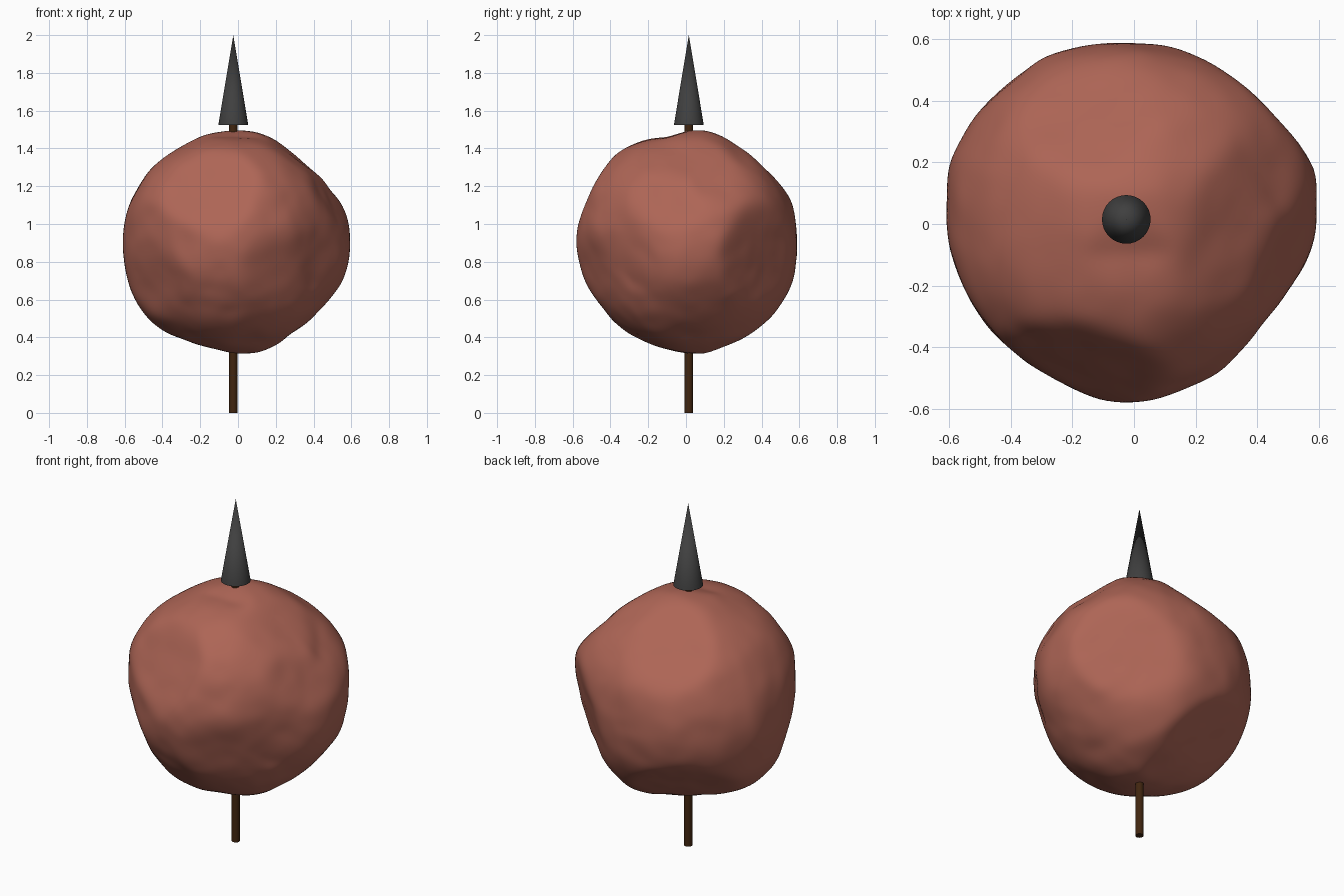
import bpy
import bmesh
import math
from mathutils import Vector, noise

default_cube = bpy.data.objects.get("Cube")
if default_cube:
    bpy.data.objects.remove(default_cube, do_unlink=True)


def make_material(name, colour):
    material = bpy.data.materials.new(name)
    material.use_nodes = True
    material.diffuse_color = (*colour, 1)
    shader = material.node_tree.nodes["Principled BSDF"]
    shader.inputs["Base Color"].default_value = (*colour, 1)
    shader.inputs["Roughness"].default_value = 0.8
    return material


def finish(name, material, angle):
    part = bpy.context.object
    part.name = name
    part.data.materials.append(material)
    bpy.ops.object.shade_smooth_by_angle(angle=math.radians(angle))
    return part


red_clay = make_material("red clay", (0.42, 0.13, 0.092))
dark_iron = make_material("dark iron", (0.05, 0.05, 0.05))
brown_wood = make_material("brown wood", (0.053, 0.019, 0.005))


def section(turn, tilt, radii):
    """A cross-section plane, turned about z and tilted, with its outline."""
    turn, tilt = math.radians(turn), math.radians(tilt)
    across = Vector((math.cos(turn), math.sin(turn), 0))
    level = Vector((math.sin(turn), -math.cos(turn), 0))
    upward = Vector((0, 0, math.cos(tilt))) - level * math.sin(tilt)
    return across, upward, across.cross(upward), radii


# Boulder outlines in hundredths, one radius every twenty degrees
SECTIONS = (
    section(0, 0, (60, 60, 55, 57, 60, 60, 59, 60, 61, 61, 62, 63, 58, 57, 60, 55, 56, 60)),
    section(90, 0, (58, 60, 59, 59, 61, 56, 60, 60, 58, 59, 57, 55, 58, 57, 61, 59, 61, 60)),
    section(0, 90, (59, 63, 60, 58, 59, 60, 62, 61, 64, 61, 59, 57, 56, 58, 57, 56, 53, 55)),
    section(35, 25, (61, 63, 61, 58, 60, 61, 60, 62, 62, 58, 58, 56, 58, 55, 57, 56, 56, 59)),
    section(215, 25, (59, 62, 62, 61, 59, 57, 55, 55, 62, 57, 55, 57, 61, 56, 56, 61, 61, 58)),
    section(145, -30, (63, 62, 62, 57, 59, 60, 58, 58, 56, 52, 51, 54, 56, 57, 57, 62, 63, 63)),
)

# Broad chipped facets: outward direction and distance from the centre
FACETS = [
    (Vector(direction).normalized(), distance)
    for direction, distance in (
        ((-0.25, -0.85, 0.45), 0.54),
        ((0.45, -0.82, -0.3), 0.52),
        ((0.85, -0.25, 0.45), 0.54),
        ((0.66, 0.72, -0.2), 0.53),
        ((-0.34, 0.57, -0.73), 0.54),
        ((-0.21, 0.64, 0.74), 0.55),
        ((-0.7, -0.6, -0.3), 0.55),
        ((0.6, -0.1, 0.78), 0.545),
    )
]


def outline_radius(radii, u, v):
    place = math.atan2(v, u) % math.tau / math.tau * len(radii)
    index = int(place)
    blend = place - index
    start = radii[index % len(radii)]
    end = radii[(index + 1) % len(radii)]
    return (start + (end - start) * blend) / 100


def boulder_radius(d):
    # Blend the nearest outlines, never bulging past any of them
    total = weights = 0
    limit = 1
    for across, upward, away, radii in SECTIONS:
        u, v, w = d.dot(across), d.dot(upward), d.dot(away)
        outline = outline_radius(radii, u, v)
        limit = min(limit, outline / max(math.hypot(u, v), 0.01))
        weight = 1 / (w * w + 0.02)
        total += weight * outline
        weights += weight
    radius = min(total / weights, limit + 0.005)
    # Soft minimum keeps the facet ridges slightly worn
    softness = 0.02
    for normal, distance in FACETS:
        facing = d.dot(normal)
        if facing > 0.5:
            cut = distance / facing
            h = max(softness - abs(radius - cut), 0) / softness
            radius = min(radius, cut) - h * h * softness / 4
    return radius + 0.006 * noise.noise(d * 4) + 0.003 * noise.noise(d * 8)


# Boulder skewered on the shaft
bpy.ops.mesh.primitive_ico_sphere_add(subdivisions=6, radius=1, location=(0, 0, 0.9))
boulder = finish("boulder", red_clay, 60)
bm = bmesh.new()
bm.from_mesh(boulder.data)
for vert in bm.verts:
    direction = vert.co.normalized()
    vert.co = direction * boulder_radius(direction)
for _ in range(4):
    bmesh.ops.smooth_vert(bm, verts=bm.verts, factor=0.5, use_axis_x=True, use_axis_y=True, use_axis_z=True)
bm.to_mesh(boulder.data)
bm.free()

# Wooden shaft
AXIS = (-0.025, 0.015)
bpy.ops.mesh.primitive_cylinder_add(vertices=24, radius=0.022, depth=1.54, location=(*AXIS, 0.77))
finish("shaft", brown_wood, 40)

# Iron spear point
bpy.ops.mesh.primitive_cone_add(vertices=32, radius1=0.079, radius2=0, depth=0.475, location=(*AXIS, 1.7625))
finish("spear_point", dark_iron, 40)
